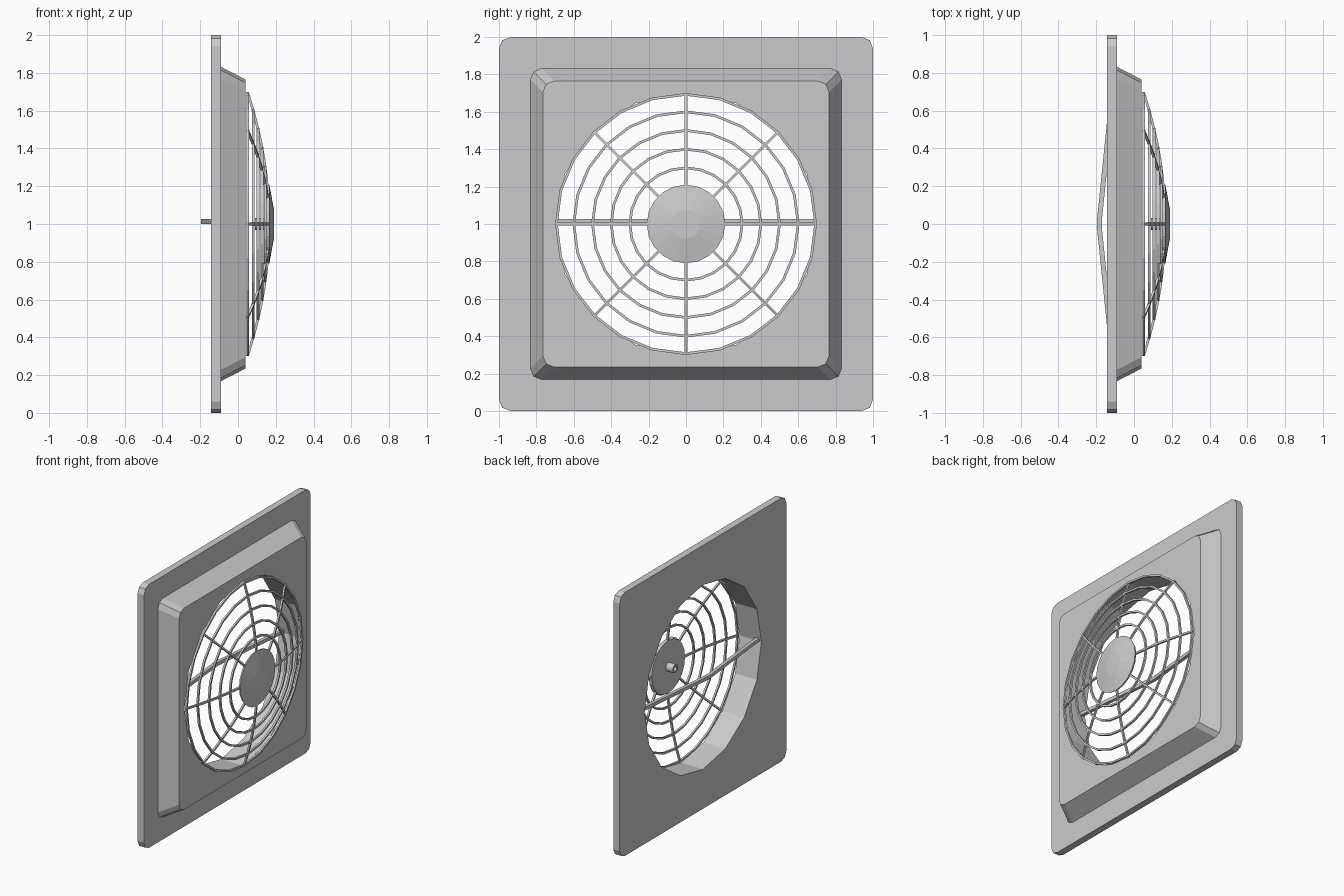
import bpy, bmesh
from math import sin, cos, pi

if "Cube" in bpy.data.objects:
    bpy.data.objects.remove(bpy.data.objects["Cube"])

CZ = 1.0          # height of the fan axis, which runs along x


def finish(name, bm):
    bmesh.ops.recalc_face_normals(bm, faces=bm.faces)
    me = bpy.data.meshes.new(name)
    bm.to_mesh(me)
    bm.free()
    ob = bpy.data.objects.new(name, me)
    bpy.context.collection.objects.link(ob)
    return ob


def loop(bm, pts):
    return [bm.verts.new(p) for p in pts]


def skin(bm, a, b):
    n = len(a)
    for i in range(n):
        bm.faces.new((a[i], a[(i + 1) % n], b[(i + 1) % n], b[i]))


def square(x, h, r=0.06):
    """Square outline with two-facet rounded corners."""
    pts = []
    for k in range(4):
        for a in (0, pi / 4, pi / 2):
            u, v = h - r + r * cos(a), h - r + r * sin(a)
            c, s = cos(k * pi / 2), sin(k * pi / 2)
            pts.append((x, u * c - v * s, CZ + u * s + v * c))
    return pts


def circle(x, r, n):
    return [(x, r * cos(2 * pi * i / n), CZ + r * sin(2 * pi * i / n)) for i in range(n)]


def revolve(name, profile, n, closed=False):
    """Turn (x, radius) points around the fan axis."""
    bm = bmesh.new()
    loops = [loop(bm, circle(x, r, n)) for x, r in profile]
    for a, b in zip(loops, loops[1:]):
        skin(bm, a, b)
    if closed:
        skin(bm, loops[-1], loops[0])
    else:
        bm.faces.new(loops[0])
        bm.faces.new(loops[-1])
    return finish(name, bm)


def bar(name, sections):
    """Bar skinned through a row of four-point sections."""
    bm = bmesh.new()
    loops = [loop(bm, s) for s in sections]
    for a, b in zip(loops, loops[1:]):
        skin(bm, a, b)
    bm.faces.new(loops[0])
    bm.faces.new(loops[-1])
    return finish(name, bm)


def dome(r):
    return 0.165 - 0.235 * r * r


# Panel: flange, raised sloping box and round opening
bm = bmesh.new()
back, rim, base, top = [loop(bm, square(x, h)) for x, h in
                        ((-0.143, 1.0), (-0.09, 1.0), (-0.09, 0.832), (0.04, 0.765))]
hole_f = loop(bm, circle(0.04, 0.7, 16))
hole_b = loop(bm, circle(-0.143, 0.7, 16))
for a, b in ((back, rim), (rim, base), (base, top), (hole_f, hole_b)):
    skin(bm, a, b)


def ring_edges(vs):
    return [bm.edges.get((vs[i - 1], vs[i])) for i in range(len(vs))]


for outer, inner in ((top, hole_f), (back, hole_b)):
    bmesh.ops.triangle_fill(bm, use_beauty=True, use_dissolve=False,
                            edges=ring_edges(outer) + ring_edges(inner))
finish("panel", bm)

# Guard rings on a shallow dome
w = 0.007
for i, r in enumerate((0.3, 0.4, 0.5, 0.6, 0.693)):
    x = dome(r)
    revolve(f"guard_ring_{i + 1}",
            [(x - w, r - w), (x - w, r + w), (x + w, r + w), (x + w, r - w)], 24, True)

# Curved guard spokes
for k in range(8):
    a = k * pi / 4
    secs = []
    for j in range(7):
        r = 0.16 + j * 0.54 / 6
        secs.append([(dome(r) + dx, r * cos(a) - t * sin(a), CZ + r * sin(a) + t * cos(a))
                     for dx, t in ((-w, -w), (w, -w), (w, w), (-w, w))])
    bar(f"guard_spoke_{k + 1}", secs)

# Domed hub cap and hollow shaft behind it
revolve("hub_cap", [(0.148, 0.2), (0.166, 0.21), (0.19, 0.077)], 20)
revolve("shaft", [(0.15, 0.032), (0.09, 0.032), (0.09, 0.018), (0.15, 0.018)], 12, True)

# Bent rear strut across the opening
bar("rear_strut", [[(x, y, 1.0), (x + 0.026, y, 1.0), (x + 0.026, y, 1.026), (x, y, 1.026)]
                   for y, x in ((-0.7, -0.127), (-0.02, -0.196), (0.02, -0.196), (0.7, -0.127))])
